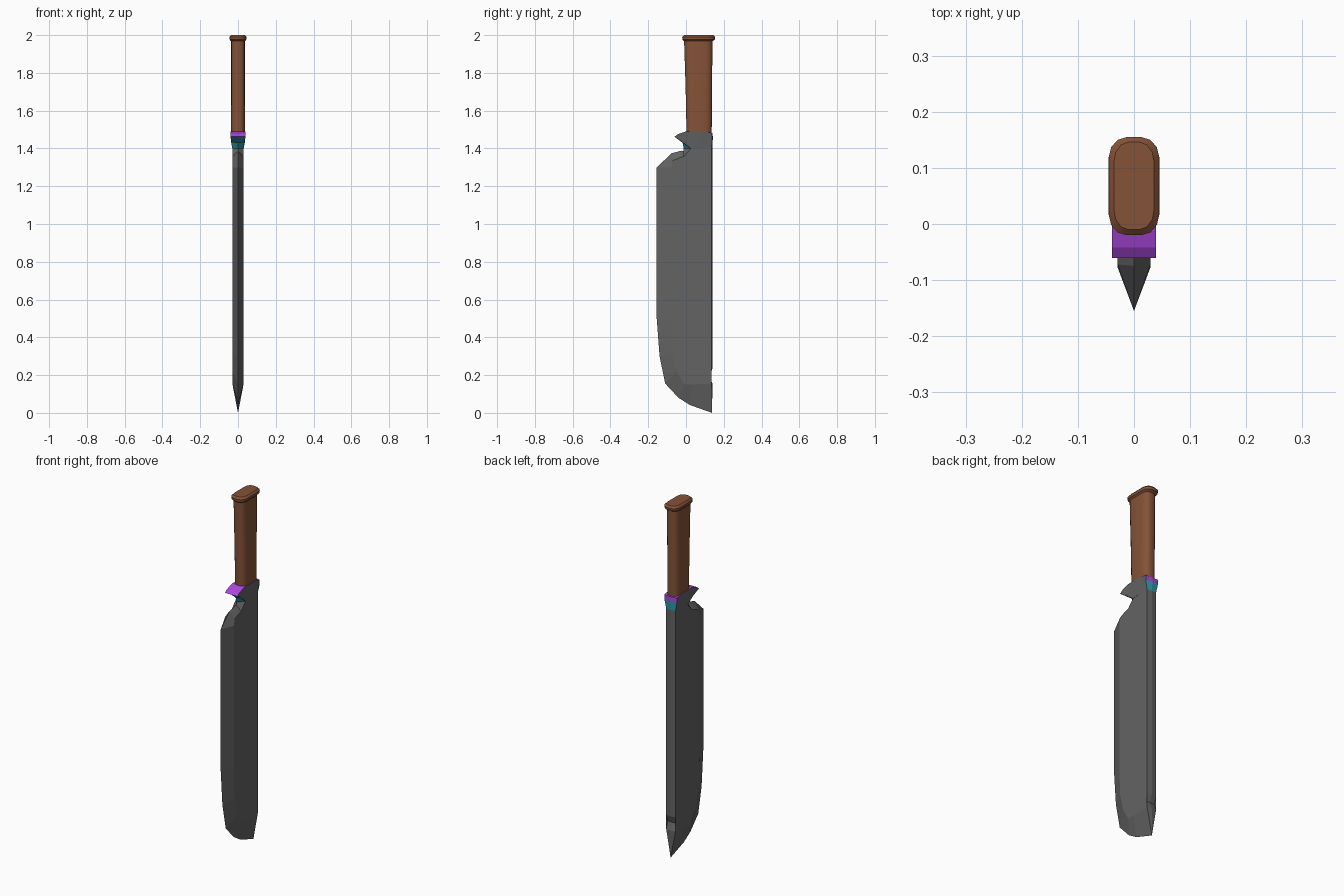
import bpy, bmesh, math
from mathutils import Vector

if "Cube" in bpy.data.objects:
    bpy.data.objects.remove(bpy.data.objects["Cube"])


def material(name, rgb):
    m = bpy.data.materials.new(name)
    m.diffuse_color = (*rgb, 1)
    m.use_nodes = True
    m.node_tree.nodes["Principled BSDF"].inputs["Base Color"].default_value = m.diffuse_color
    return m


steel = material("dark steel", (0.125, 0.125, 0.125))
wood = material("brown wood", (0.235, 0.085, 0.038))
purple = material("purple", (0.40, 0.065, 0.72))
teal = material("teal", (0.03, 0.34, 0.41))


def finish(name, bm, mats):
    bmesh.ops.recalc_face_normals(bm, faces=bm.faces[:])
    me = bpy.data.meshes.new(name)
    for m in mats:
        me.materials.append(m)
    bm.to_mesh(me)
    bm.free()
    ob = bpy.data.objects.new(name, me)
    bpy.context.collection.objects.link(ob)
    return ob


def bevelled_plate(pairs):
    """Mirrored plate: each pair is side (y, z, half width) and centre-line (y, z)."""
    bm = bmesh.new()
    cache = {}

    def vert(x, y, z):
        k = (round(x, 4), round(y, 4), round(z, 4))
        if k not in cache:
            cache[k] = bm.verts.new(k)
        return cache[k]

    for s in (-1, 1):
        side = [vert(s * p[2], p[0], p[1]) for p, c in pairs]
        mid = [vert(0, *c) for p, c in pairs]
        n = len(pairs)
        for i in range(n):
            j = (i + 1) % n
            quad = list(dict.fromkeys((side[i], side[j], mid[j], mid[i])))
            if len(quad) > 2:
                bm.faces.new(quad)
        bm.faces.new(list(dict.fromkeys(side)))
    bmesh.ops.triangulate(bm, faces=[f for f in bm.faces if len(f.verts) > 4])
    bmesh.ops.recalc_face_normals(bm, faces=bm.faces[:])
    return bm


# blade: ground edge, tapered tip, nicked spine and notch under the guard
h = 0.029
blade = [
    ((-0.078, 1.30, h), (-0.155, 1.30)),
    ((-0.078, 0.50, h), (-0.155, 0.50)),
    ((-0.074, 0.32, h), (-0.140, 0.30)),
    ((-0.050, 0.22, h), (-0.110, 0.155)),
    ((-0.010, 0.152, h), (-0.040, 0.08)),
    ((0.030, 0.150, h), (0.020, 0.042)),
    ((0.136, 0.155, h), (0.138, 0.0)),
    ((0.136, 0.155, h), (0.140, 0.155)),
    ((0.122, 0.195, h), (0.125, 0.195)),
    ((0.136, 0.235, h), (0.140, 0.235)),
    ((0.136, 1.42, h), (0.140, 1.42)),
    ((0.035, 1.42, h), (-0.005, 1.43)),
    ((0.026, 1.40, h), (-0.012, 1.40)),
    ((-0.012, 1.357, h), (-0.014, 1.385)),
    ((-0.030, 1.352, h), (-0.025, 1.388)),
    ((-0.072, 1.335, h), (-0.075, 1.375)),
]
finish("blade", bevelled_plate(blade), [steel])

# guard: wider collar with a small forward hook
guard = [
    ((-0.061, 1.462, 0.039), (-0.061, 1.462)),
    ((-0.042, 1.476, 0.039), (-0.042, 1.476)),
    ((0.000, 1.490, 0.039), (0.000, 1.490)),
    ((0.100, 1.490, 0.039), (0.100, 1.490)),
    ((0.138, 1.482, 0.039), (0.141, 1.482)),
    ((0.138, 1.455, 0.039), (0.142, 1.455)),
    ((0.136, 1.405, 0.029), (0.140, 1.405)),
    ((0.026, 1.400, 0.030), (-0.012, 1.400)),
    ((-0.005, 1.435, 0.037), (-0.018, 1.430)),
]
bm = bevelled_plate(guard)
for f in bm.faces:
    n, c = f.normal, f.calc_center_median()
    if abs(n.x) < 0.65:
        f.material_index = 1 if (n.z > 0.2 or c.z > 1.46) else 2
finish("guard", bm, [steel, purple, teal])

# handle: rounded-oblong rings lofted up to a flared pommel
rings = [  # z, front y, back y, half width
    (1.475, 0.003, 0.136, 0.036),
    (1.72, -0.002, 0.138, 0.037),
    (1.968, -0.010, 0.140, 0.037),
    (1.976, -0.019, 0.153, 0.044),
    (1.990, -0.020, 0.155, 0.045),
    (2.000, -0.010, 0.146, 0.036),
]
bm = bmesh.new()
loops = []
for z, y0, y1, hx in rings:
    rx, ry = hx * 0.72, 0.036
    cy, hy = (y0 + y1) / 2, (y1 - y0) / 2
    ring = []
    for q, (sx, sy) in enumerate(((1, 1), (-1, 1), (-1, -1), (1, -1))):
        for k in range(4):
            a = math.radians(90 * q + 30 * k)
            ring.append(bm.verts.new((sx * (hx - rx) + rx * math.cos(a),
                                      cy + sy * (hy - ry) + ry * math.sin(a), z)))
    loops.append(ring)
for a, b in zip(loops, loops[1:]):
    for i in range(16):
        j = (i + 1) % 16
        bm.faces.new((a[i], a[j], b[j], b[i]))
bm.faces.new(loops[0])
bm.faces.new(loops[-1])
handle = finish("handle", bm, [wood])
bpy.context.view_layer.objects.active = handle
handle.select_set(True)
bpy.ops.object.shade_smooth_by_angle(angle=math.radians(35))
